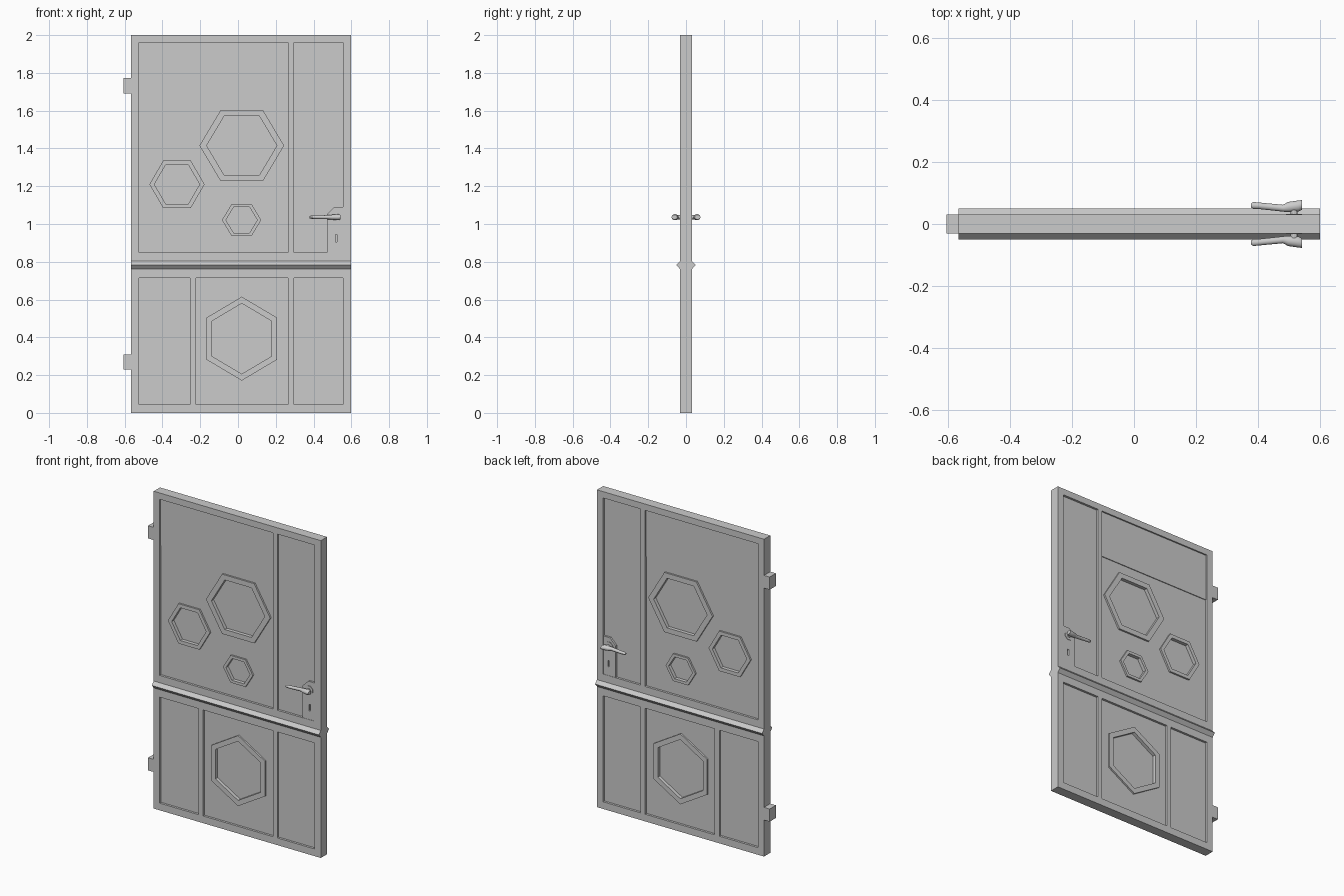
import bpy, bmesh, math

if "Cube" in bpy.data.objects:
    bpy.data.objects.remove(bpy.data.objects["Cube"])

HALF = 0.031      # half thickness of the frame
PANEL = 0.017     # half thickness of the recessed panel


def finish(name, bm):
    bmesh.ops.recalc_face_normals(bm, faces=bm.faces[:])
    me = bpy.data.meshes.new(name)
    bm.to_mesh(me)
    bm.free()
    ob = bpy.data.objects.new(name, me)
    bpy.context.collection.objects.link(ob)
    return ob


def extrude_y(name, bm, half):
    """Turn flat faces lying at y = -half into a solid reaching y = +half."""
    ext = bmesh.ops.extrude_face_region(bm, geom=bm.faces[:], use_keep_orig=True)
    for v in ext["geom"]:
        if isinstance(v, bmesh.types.BMVert):
            v.co.y = half
    return finish(name, bm)


def prism(name, pts, half):
    bm = bmesh.new()
    bm.faces.new([bm.verts.new((x, -half, z)) for x, z in pts])
    return extrude_y(name, bm, half)


def box(name, x0, x1, z0, z1, half):
    return prism(name, [(x0, z0), (x1, z0), (x1, z1), (x0, z1)], half)


def polygon(cx, cz, rx, rz, start=0, n=6):
    return [(cx + rx * math.cos(start + i * math.tau / n),
             cz + rz * math.sin(start + i * math.tau / n)) for i in range(n)]


def ring(name, outer, inner, half):
    bm = bmesh.new()
    o = [bm.verts.new((x, -half, z)) for x, z in outer]
    i = [bm.verts.new((x, -half, z)) for x, z in inner]
    n = len(o)
    for k in range(n):
        m = (k + 1) % n
        bm.faces.new((o[k], o[m], i[m], i[k]))
    return extrude_y(name, bm, half)


def cut(ob, cutter):
    mod = ob.modifiers.new("cut", "BOOLEAN")
    mod.operation, mod.solver, mod.object = "DIFFERENCE", "EXACT", cutter
    bpy.context.view_layer.objects.active = ob
    bpy.ops.object.modifier_apply(modifier=mod.name)
    bpy.data.objects.remove(cutter)


# Frame: a grid with the panel openings left out
xs = [-0.566, -0.524, -0.254, -0.222, 0.265, 0.296, 0.556, 0.599]
zs = [0, 0.045, 0.713, 0.85, 1.96, 2.0]
openings = {1: (1, 3, 5), 3: (1, 2, 3, 5)}
bm = bmesh.new()
grid = [[bm.verts.new((x, -HALF, z)) for x in xs] for z in zs]
for r in range(len(zs) - 1):
    for c in range(len(xs) - 1):
        if c not in openings.get(r, ()):
            bm.faces.new((grid[r][c], grid[r][c + 1], grid[r + 1][c + 1], grid[r + 1][c]))
for v in [v for v in bm.verts if not v.link_faces]:
    bm.verts.remove(v)
extrude_y("door_frame", bm, HALF)

# Recessed panel and the thicker board at its top left
panel = box("door_panel", -0.54, 0.58, 0.02, 1.98, PANEL)
box("top_board", -0.524, 0.265, 1.665, 1.96, PANEL + 0.005)

# Hexagonal windows: hole, raised surround and thin pane
flat = math.sqrt(3) / 2
windows = [("large_window", 0.02, 1.415, 0.224, 0.217, 0.186 / 0.224, 0),
           ("medium_window", -0.323, 1.21, 0.146, 0.145, 0.82, 0),
           ("small_window", 0.019, 1.021, 0.104, 0.099, 0.80, 0),
           ("lower_window", 0.02, 0.393, 0.187 / flat, 0.222, 0.84, math.pi / 2)]
for name, cx, cz, rx, rz, k, start in windows:
    outer = polygon(cx, cz, rx, rz, start)
    inner = polygon(cx, cz, rx * k, rz * k, start)
    mid = polygon(cx, cz, rx * (k + 0.05), rz * (k + 0.05), start)
    cut(panel, prism("cutter", mid, 0.1))
    ring(name + "_surround", outer, inner, HALF - 0.003)
    prism(name + "_pane", mid, 0.006)

# Pointed ledge across both sides
for name, s in (("front_ledge", -1), ("back_ledge", 1)):
    bm = bmesh.new()
    prof = [(0.028, 0.757), (0.0505, 0.783), (0.028, 0.807)]
    a, b = [[bm.verts.new((x, s * y, z)) for y, z in prof] for x in (-0.566, 0.599)]
    bm.faces.new(a)
    bm.faces.new(b)
    for i in range(3):
        j = (i + 1) % 3
        bm.faces.new((a[i], a[j], b[j], b[i]))
    finish(name, bm)

# Hinge blocks
for name, z in (("lower_hinge", 0.27), ("upper_hinge", 1.732)):
    box(name, -0.605, -0.566, z - 0.04, z + 0.04, HALF)

# Lock plate with keyhole
plate = prism("lock_plate", [(0.47, 0.85), (0.556, 0.85), (0.556, 1.09),
                             (0.51, 1.09), (0.47, 1.05)], HALF - 0.002)
cut(plate, box("cutter", 0.515, 0.525, 0.905, 0.945, 0.1))
prism("handle_rosette", polygon(0.516, 1.036, 0.028, 0.028, math.pi / 8, 8), HALF + 0.001)

# Spindle through the door
prism("handle_spindle", polygon(0.516, 1.036, 0.011, 0.011, 0, 12), 0.05)

# Lever handles: x, inner y, outer y, half height
sections = [(0.378, 0.053, 0.066, 0.005), (0.384, 0.049, 0.071, 0.008),
            (0.405, 0.048, 0.069, 0.009), (0.48, 0.040, 0.062, 0.011),
            (0.497, 0.038, 0.071, 0.013), (0.53, 0.040, 0.076, 0.016),
            (0.542, 0.046, 0.077, 0.012)]
for name, s in (("front_lever", -1), ("back_lever", 1)):
    bm = bmesh.new()
    loops = []
    for x, y0, y1, h in sections:
        pts = polygon((y0 + y1) / 2, 1.036, (y1 - y0) / 2, h, 0, 12)
        loops.append([bm.verts.new((x, s * y, z)) for y, z in pts])
    for a, b in zip(loops, loops[1:]):
        for i in range(12):
            j = (i + 1) % 12
            bm.faces.new((a[i], a[j], b[j], b[i]))
    bm.faces.new(loops[0])
    bm.faces.new(loops[-1])
    lever = finish(name, bm)
    bpy.ops.object.select_all(action="DESELECT")
    lever.select_set(True)
    bpy.context.view_layer.objects.active = lever
    bpy.ops.object.shade_smooth_by_angle(angle=math.radians(35))
